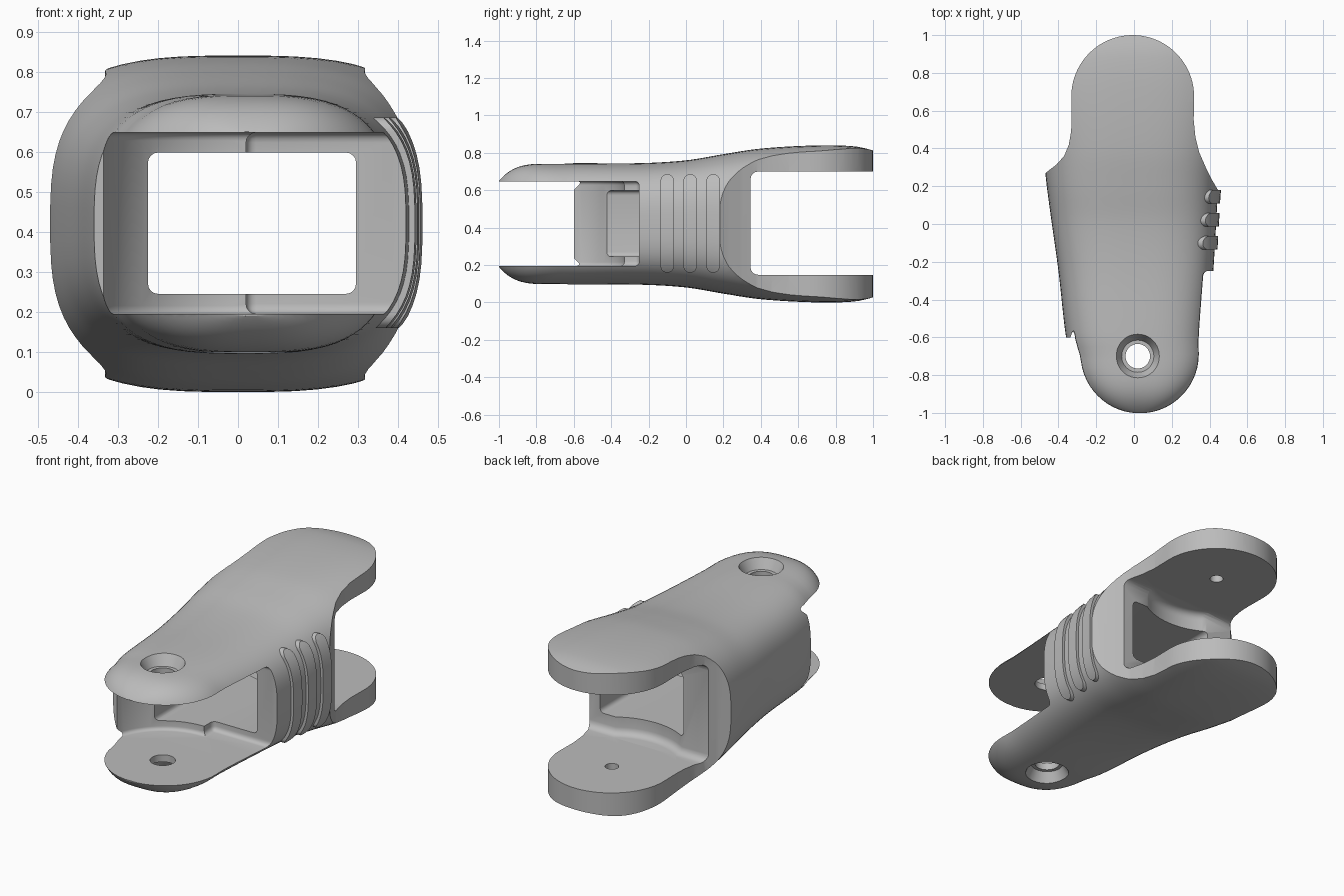
import bpy, bmesh, math
from mathutils import Vector

if "Cube" in bpy.data.objects:
    bpy.data.objects.remove(bpy.data.objects["Cube"])

MID = 0.42            # height of the symmetry plane
PIN_F = (0.02, -0.70)  # front pin axis
PIN_R = (-0.01, 0.675)  # rear pin axis

grey = bpy.data.materials.new("plain_grey")
grey.use_nodes = True
colour = (0.5, 0.5, 0.5, 1)
grey.diffuse_color = colour
grey.node_tree.nodes["Principled BSDF"].inputs["Base Color"].default_value = colour


def make(name, bm):
    bmesh.ops.recalc_face_normals(bm, faces=bm.faces)
    mesh = bpy.data.meshes.new(name)
    bm.to_mesh(mesh)
    bm.free()
    mesh.materials.append(grey)
    ob = bpy.data.objects.new(name, mesh)
    bpy.context.collection.objects.link(ob)
    return ob


def apply(ob, kind, **props):
    mod = ob.modifiers.new(kind, kind)
    for key, value in props.items():
        setattr(mod, key, value)
    bpy.context.view_layer.objects.active = ob
    bpy.ops.object.modifier_apply(modifier=mod.name)


def combine(ob, tool, op="DIFFERENCE"):
    apply(ob, "BOOLEAN", object=tool, operation=op, solver="EXACT")
    bpy.data.objects.remove(tool)


def prism(name, points, low, high, axis="Z", bevel=0):
    """Extrude an outline along z, or along x when axis is X."""
    place = (lambda a, b, c: (a, b, c)) if axis == "Z" else (lambda a, b, c: (c, a, b))
    bm = bmesh.new()
    face = bm.faces.new([bm.verts.new(place(a, b, low)) for a, b in points])
    out = bmesh.ops.extrude_face_region(bm, geom=[face])["geom"]
    shift = Vector(place(0, 0, high - low))
    bmesh.ops.translate(bm, vec=shift, verts=[v for v in out if isinstance(v, bmesh.types.BMVert)])
    ob = make(name, bm)
    if bevel:
        apply(ob, "BEVEL", width=bevel, segments=4, limit_method="ANGLE")
    return ob


def box(x0, x1, y0, y1):
    return [(x0, y0), (x1, y0), (x1, y1), (x0, y1)]


def arc(cx, cy, r, start=0, end=360, steps=64):
    count = steps if end - start == 360 else steps + 1
    angles = [math.radians(start + (end - start) * i / steps) for i in range(count)]
    return [(cx + r * math.cos(a), cy + r * math.sin(a)) for a in angles]


def cone(name, centre, z0, r0, z1, r1):
    bm = bmesh.new()
    bmesh.ops.create_cone(bm, cap_ends=True, segments=48, radius1=r0, radius2=r1, depth=z1 - z0)
    bmesh.ops.translate(bm, vec=(*centre, (z0 + z1) / 2), verts=bm.verts)
    return make(name, bm)


# Stations along the body: y, left edge, right edge, half height
STATIONS = [(-0.69, -0.335, 0.39, 0.323), (-0.6, -0.36, 0.39, 0.325),
            (-0.25, -0.40, 0.42, 0.325), (0, -0.435, 0.435, 0.34),
            (0.2, -0.462, 0.448, 0.373), (0.4, -0.485, 0.48, 0.403),
            (0.7, -0.54, 0.54, 0.42), (0.9, -0.55, 0.55, 0.415),
            (1.0, -0.55, 0.55, 0.393), (1.04, -0.55, 0.55, 0.375)]


def station(y):
    """Smooth left edge, right edge and half height at y."""
    if y < -0.69:   # rounded front tip
        t = (-0.69 - y) / 0.31
        h = 0.23 + 0.093 * (1 - t ** 4)
        w = 0.31 * math.sqrt(1 - t * t) / (1 - (0.23 / h) ** 3) ** (1 / 3)
        return 0.03 - w, 0.03 + w, h
    i = max(k for k in range(len(STATIONS) - 1) if STATIONS[k][0] <= y)
    p = [STATIONS[min(max(i + k, 0), len(STATIONS) - 1)] for k in (-1, 0, 1, 2)]
    span = p[2][0] - p[1][0]
    t = (y - p[1][0]) / span
    result = []
    for c in (1, 2, 3):
        m0 = (p[2][c] - p[0][c]) / (p[2][0] - p[0][0]) * span
        m1 = (p[3][c] - p[1][c]) / (p[3][0] - p[1][0]) * span
        a, b = p[1][c], p[2][c]
        result.append(a + m0 * t + (3 * (b - a) - 2 * m0 - m1) * t ** 2
                      + (2 * (a - b) + m0 + m1) * t ** 3)
    return result


def loft(name, grow=0):
    """Skin of rounded-box sections running from front to back."""
    bm = bmesh.new()
    tip = [-0.69 - 0.31 * math.sin(math.pi / 2 * i / 14) for i in range(13, 0, -1)]
    ys = [-0.9995] + tip + [-0.69 + 1.729 * i / 44 for i in range(45)]
    rings = []
    for y in ys:
        left, right, h = station(y)
        cx, w = (left + right) / 2, (right - left) / 2 + grow
        ring = []
        for i in range(72):
            a = 2 * math.pi * (i + 0.5) / 72
            c, s = math.cos(a), math.sin(a)
            x = cx + w * math.copysign(abs(c) ** (2 / 3), c)
            z = MID + (h + grow) * math.copysign(abs(s) ** (2 / 3), s)
            ring.append(bm.verts.new((x, y, z)))
        rings.append(ring)
    for r0, r1 in zip(rings, rings[1:]):
        for i in range(72):
            j = (i + 1) % 72
            bm.faces.new((r0[i], r0[j], r1[j], r1[i]))
    bm.faces.new(rings[0])
    bm.faces.new(rings[-1])
    return make(name, bm)


body = loft("link_body")

# Plan outline: necked sides and round rear end
neck_right = [(0.7, -1.2), (0.7, 0.1), (0.45, 0.17), (0.415, 0.23), (0.38, 0.3),
              (0.345, 0.38), (0.325, 0.46), (0.316, 0.55)]
neck_left = [(-0.33, 0.55), (-0.333, 0.49), (-0.345, 0.42), (-0.37, 0.36),
             (-0.41, 0.315), (-0.475, 0.265), (-0.7, 0.15), (-0.7, -1.2)]
rear_end = arc(-0.007, 0.675, 0.325, 0, 180, 40)
combine(body, prism("plan_outline", neck_right + rear_end + neck_left, -0.2, 1.1), "INTERSECT")

# Rear fork slot with a round clearance pocket
combine(body, prism("rear_slot", box(-0.9, 0.9, 0.345, 1.3), 0.148, 0.70, bevel=0.04))
combine(body, prism("rear_pocket", arc(*PIN_R, 0.39), 0.148, 0.70, bevel=0.04))

# Front fork slot: open on the right, walled on the left
combine(body, prism("front_gap", box(-0.9, 0.9, -1.3, -0.6), 0.195, 0.648))
combine(body, prism("front_pocket", arc(*PIN_F, 0.37), 0.195, 0.648, bevel=0.02))
combine(body, prism("front_slot", box(0.02, 0.9, -1.3, -0.25), 0.195, 0.648, bevel=0.025))

# Window through the middle web
window = prism("window", box(-0.225, 0.295, -0.6, 0.6), 0.245, 0.598, bevel=0.025)
combine(body, window)

# Countersunk front pin holes and blind rear pin holes
combine(body, cone("pin_hole", PIN_F, -0.1, 0.065, 1.0, 0.065))
combine(body, cone("upper_countersink", PIN_F, 0.685, 0.085, 0.755, 0.122))
combine(body, cone("lower_countersink", PIN_F, 0.085, 0.122, 0.155, 0.085))
combine(body, cone("rear_pin_socket", PIN_R, 0.09, 0.035, 0.75, 0.035))

# Raised grip ribs on the right wall
parts = [body]
for n, y in enumerate((-0.1, 0.022, 0.145)):
    rib = loft(f"grip_rib_{n + 1}", grow=0.015)
    slot = arc(y, 0.65, 0.036, 0, 180, 16) + arc(y, 0.195, 0.036, 180, 360 - 1e-6, 16)
    combine(rib, prism("rib_outline", slot, 0.34, 0.6, axis="X"), "INTERSECT")
    parts.append(rib)

for ob in parts:
    bpy.ops.object.select_all(action="DESELECT")
    ob.select_set(True)
    bpy.context.view_layer.objects.active = ob
    bpy.ops.object.shade_smooth_by_angle(angle=math.radians(32))
